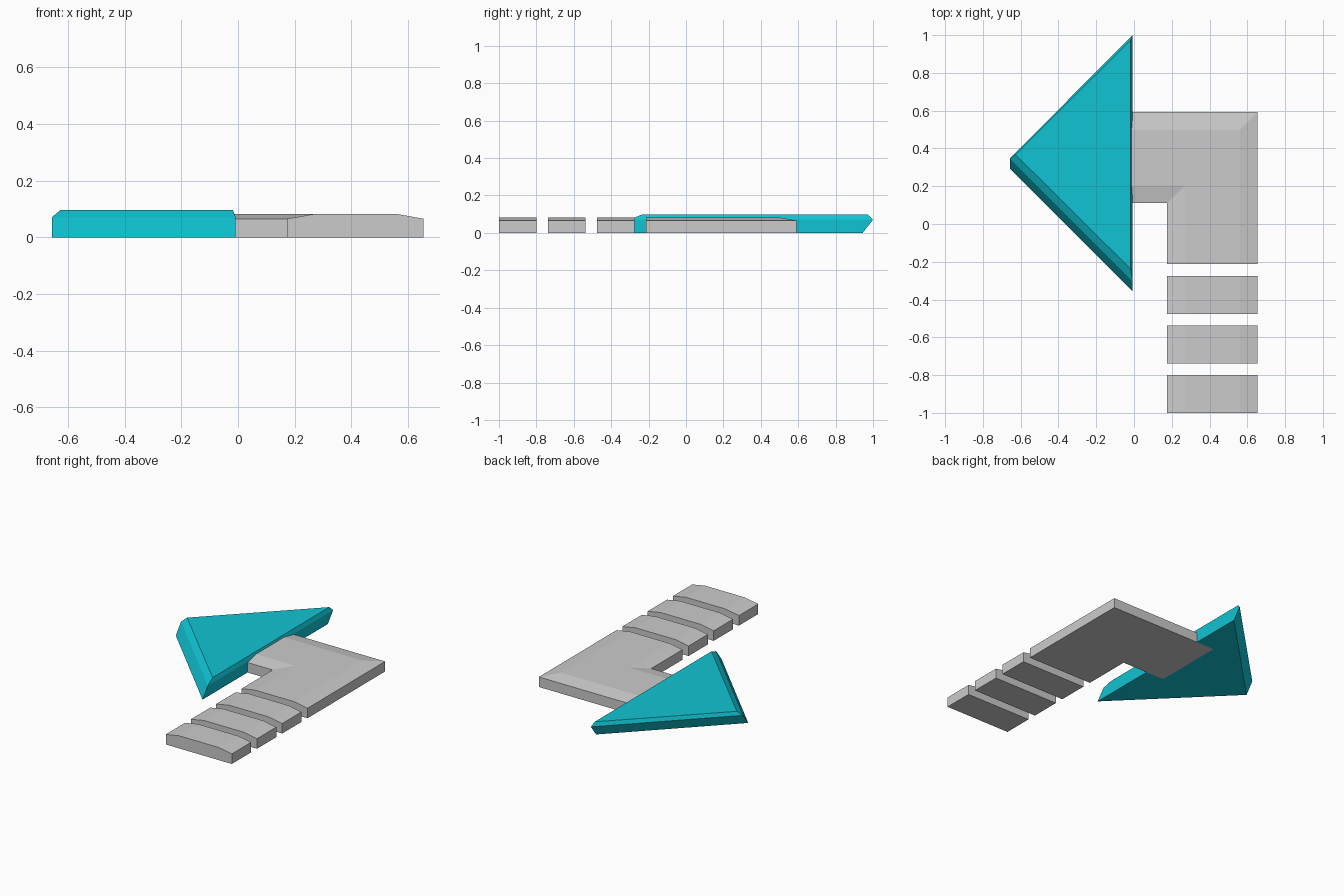
import bpy
import bmesh

if "Cube" in bpy.data.objects:
    bpy.data.objects.remove(bpy.data.objects["Cube"])


def loft(name, loops, heights):
    """Solid made by joining matching outlines stacked at the given heights."""
    bm = bmesh.new()
    rings = [[bm.verts.new((x, y, z)) for x, y in loop]
             for loop, z in zip(loops, heights)]
    n = len(rings[0])
    for low, high in zip(rings, rings[1:]):
        for i in range(n):
            j = (i + 1) % n
            bm.faces.new((low[i], low[j], high[j], high[i]))
    bm.faces.new(rings[0][::-1])
    bm.faces.new(rings[-1])
    bmesh.ops.recalc_face_normals(bm, faces=bm.faces)
    mesh = bpy.data.meshes.new(name)
    bm.to_mesh(mesh)
    bm.free()
    obj = bpy.data.objects.new(name, mesh)
    bpy.context.collection.objects.link(obj)
    return obj


X0, X1 = 0.175, 0.655      # shaft sides
Y0, Y1 = 0.11, 0.592       # cross arm sides
END = -0.14                # arm end, buried in the arrowhead
B = 0.095                  # width of the sloping top edge
SHAFT_Z = (0, 0.066, 0.083)

# Three separate dashes of the tail
for i in range(3):
    a = -1 + i * 0.262
    b = a + 0.2
    base = [(X0, a), (X1, a), (X1, b), (X0, b)]
    top = [(X0 + B, a), (X1 - B, a), (X1 - B, b), (X0 + B, b)]
    loft(f"tail_dash_{i + 1}", [base, base, top], SHAFT_Z)


# Bent shaft with sloping long edges and square-cut ends
def bend(o):
    return [(END, Y0 + o), (X0 + o, Y0 + o), (X0 + o, -0.213),
            (X1 - o, -0.213), (X1 - o, Y1 - o), (END, Y1 - o)]


loft("bent_shaft", [bend(0), bend(0), bend(B)], SHAFT_Z)

# Arrowhead: leaning triangular slab with a chamfered top
rim = [(-0.008, 1.0), (-0.657, 0.347), (-0.008, -0.302)]
foot = [(x, y - 0.055) for x, y in rim]
crown = [(-0.018, 0.974), (-0.627, 0.367), (-0.018, -0.238)]
head = loft("arrowhead", [foot, rim, crown], (0, 0.071, 0.097))
cyan = bpy.data.materials.new("cyan")
cyan.diffuse_color = (0.005, 0.55, 0.65, 1)
cyan.use_nodes = True
cyan.node_tree.nodes["Principled BSDF"].inputs["Base Color"].default_value = cyan.diffuse_color
head.data.materials.append(cyan)
